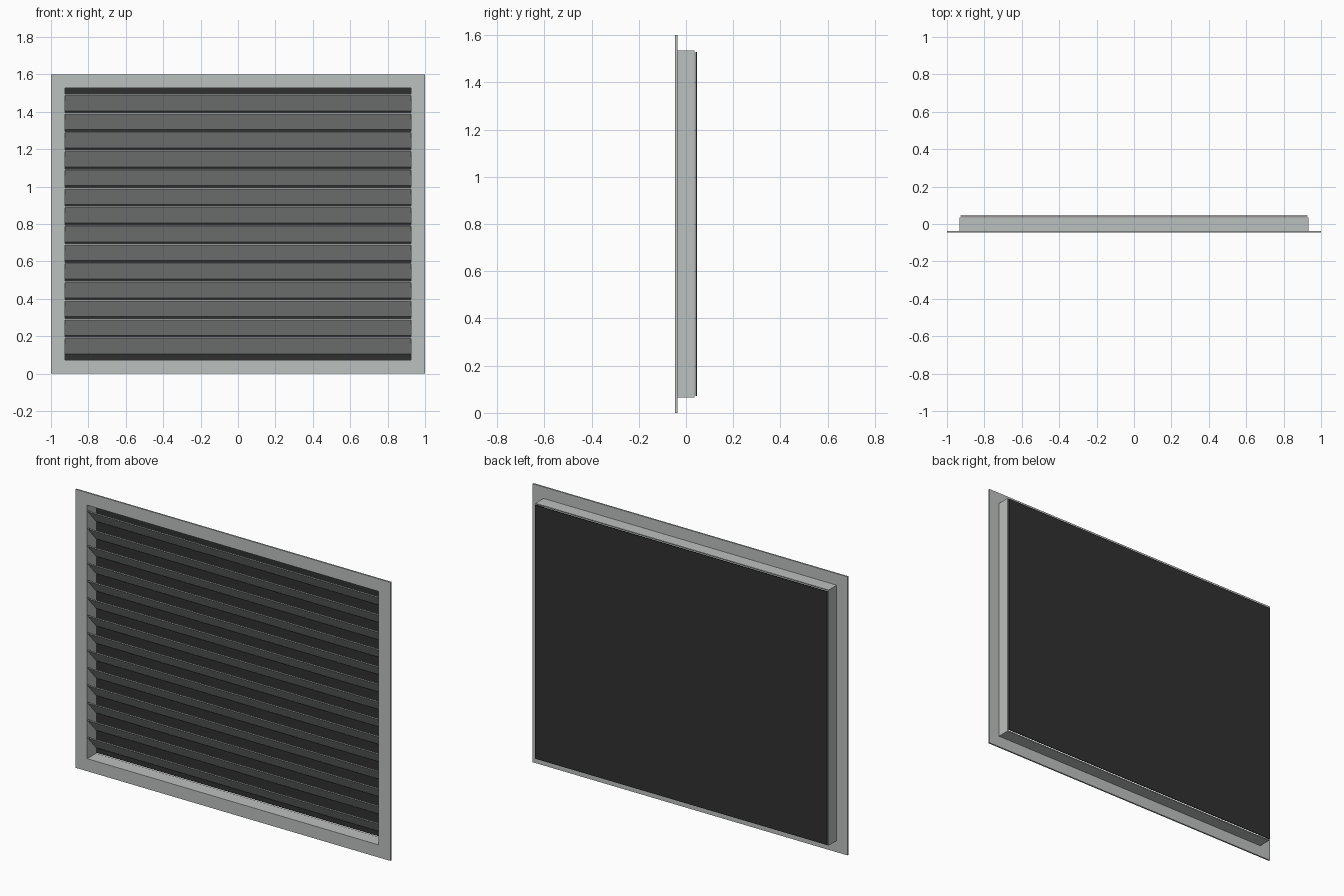
import bpy
import bmesh
from mathutils import Vector

cube = bpy.data.objects.get("Cube")
if cube:
    bpy.data.objects.remove(cube, do_unlink=True)


def material(name, rgb):
    mat = bpy.data.materials.new(name)
    mat.use_nodes = True
    color = (*rgb, 1.0)
    mat.diffuse_color = color
    mat.node_tree.nodes["Principled BSDF"].inputs["Base Color"].default_value = color
    return mat


METAL = material("light grey metal", (0.50, 0.53, 0.51))
DARK = material("dark screen", (0.03, 0.03, 0.03))


def finish(name, bm, mat):
    bmesh.ops.recalc_face_normals(bm, faces=bm.faces)
    mesh = bpy.data.meshes.new(name)
    bm.to_mesh(mesh)
    bm.free()
    mesh.materials.append(mat)
    obj = bpy.data.objects.new(name, mesh)
    bpy.context.collection.objects.link(obj)
    return obj


def extrude_profile(name, profile, direction, mat):
    """Extrude one closed polygon along a vector."""
    bm = bmesh.new()
    face = bm.faces.new([bm.verts.new(p) for p in profile])
    result = bmesh.ops.extrude_face_region(bm, geom=[face], use_keep_orig=True)
    moved = [v for v in result["geom"] if isinstance(v, bmesh.types.BMVert)]
    bmesh.ops.translate(bm, verts=moved, vec=Vector(direction))
    return finish(name, bm, mat)


def rectangle(half_x, half_z, y):
    return [(sx * half_x, y, MID + sz * half_z)
            for sx, sz in ((-1, -1), (1, -1), (1, 1), (-1, 1))]


def ring(name, outer, inner, y0, y1, mat):
    """Rectangular tube running from y0 to y1."""
    bm = bmesh.new()
    loops = [[bm.verts.new(p) for p in rectangle(*size, y)]
             for size, y in ((outer, y0), (outer, y1), (inner, y1), (inner, y0))]
    for a, b in zip(loops, loops[1:] + loops[:1]):
        for i in range(4):
            j = (i + 1) % 4
            bm.faces.new((a[i], a[j], b[j], b[i]))
    return finish(name, bm, mat)


MID = 0.80
OPENING = (0.926, 0.728)

# Flat front flange and the shallow duct sleeve behind it
ring("front_flange", (1.0, 0.80), OPENING, -0.046, -0.037, METAL)
ring("duct_sleeve", (0.932, 0.734), OPENING, -0.037, 0.036, METAL)

# Dark screen just behind the sleeve
extrude_profile("back_screen", rectangle(0.928, 0.728, 0.041), (0, 0.005, 0), DARK)

# Sloping slats, high at the front and low at the back
SLATS = 14
PITCH = 0.10
for i in range(SLATS):
    z = MID + (i - (SLATS - 1) / 2) * PITCH
    top, bottom, thick = z + 0.045, z - 0.045, 0.007
    profile = [(-OPENING[0], -0.040, top - thick), (-OPENING[0], 0.034, bottom),
               (-OPENING[0], 0.034, bottom + thick), (-OPENING[0], -0.040, top)]
    extrude_profile(f"slat_{i + 1}", profile, (2 * OPENING[0], 0, 0), METAL)
